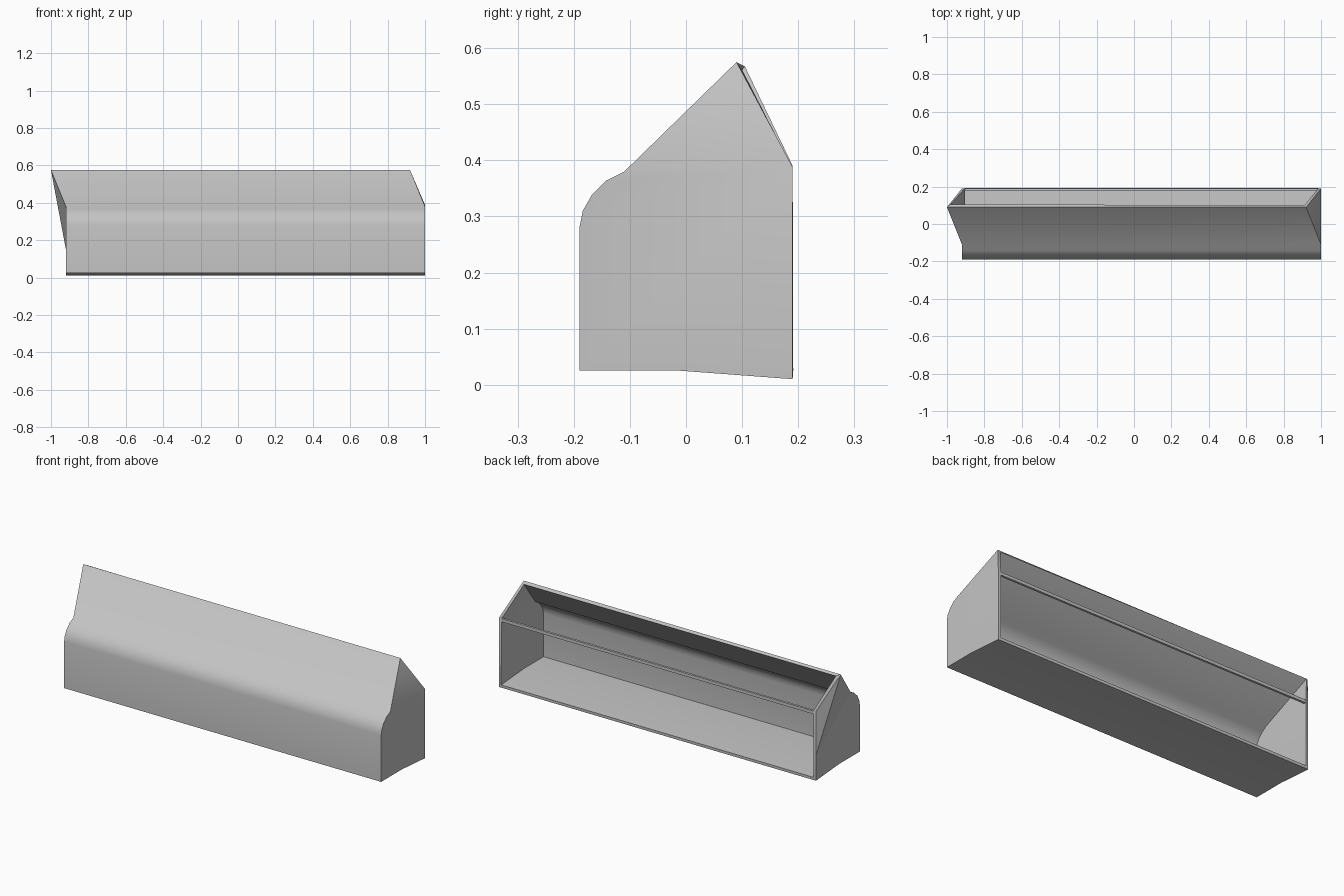
import bpy, bmesh

old = bpy.data.objects.get("Cube")
if old:
    bpy.data.objects.remove(old)

LEFT_X, RIGHT_X, LEAN, WALL = -0.92, 1.0, -0.08, 0.015

grey = bpy.data.materials.new("plain grey")
grey.use_nodes = True
grey.diffuse_color = (0.55, 0.55, 0.55, 1)
grey.node_tree.nodes["Principled BSDF"].inputs["Base Color"].default_value = grey.diffuse_color


def finish(bm, name, thickness=0):
    mesh = bpy.data.meshes.new(name)
    bm.to_mesh(mesh)
    bm.free()
    obj = bpy.data.objects.new(name, mesh)
    bpy.context.collection.objects.link(obj)
    mesh.materials.append(grey)
    bpy.ops.object.select_all(action='DESELECT')
    obj.select_set(True)
    bpy.context.view_layer.objects.active = obj
    if thickness:
        mod = obj.modifiers.new("wall", 'SOLIDIFY')
        mod.thickness = thickness
        mod.offset = -1
        mod.use_even_offset = True
        bpy.ops.object.modifier_apply(modifier=mod.name)
    bpy.ops.object.shade_smooth_by_angle(angle=0.524)
    return obj


# Side outline (y, z): sagging floor, front wall, rounded shoulder, sloping hood
outline = [(0.19, 0.01), (-0.01, 0.025), (-0.19, 0.025), (-0.19, 0.28),
           (-0.184, 0.31), (-0.168, 0.338), (-0.142, 0.364), (-0.11, 0.38),
           (0.09, 0.575)]
back_top = (0.19, 0.388)

# Trough shell, open at the back and behind the hood ridge
bm = bmesh.new()
ends = []
for x in (LEFT_X, RIGHT_X):
    verts = [bm.verts.new((x, y, z)) for y, z in outline]
    verts[-1].co.x += LEAN
    corner = bm.verts.new((x, *back_top))
    bm.faces.new(verts[:-1] + [corner])
    bm.faces.new((verts[-2], verts[-1], corner))
    ends.append(verts)
left, right = ends
for i in range(len(outline) - 1):
    bm.faces.new((left[i], left[i + 1], right[i + 1], right[i]))
bmesh.ops.recalc_face_normals(bm, faces=bm.faces)
# Make sure the front wall faces forward
front = min(bm.faces, key=lambda f: f.calc_center_median().y)
if front.normal.y > 0:
    bmesh.ops.reverse_faces(bm, faces=bm.faces)
finish(bm, "trough_shell", WALL)

# Wedge under the overhanging end of the hood
bm = bmesh.new()
wedge = [bm.verts.new(p) for p in (
    (LEFT_X + LEAN, *outline[-1]), (LEFT_X, *outline[-2]),
    (LEFT_X, *back_top), (LEFT_X, 0.19, 0.15))]
for skip in range(4):
    bm.faces.new([v for i, v in enumerate(wedge) if i != skip])
bmesh.ops.recalc_face_normals(bm, faces=bm.faces)
finish(bm, "end_wedge")

# Rail across the top of the back opening
bm = bmesh.new()
bmesh.ops.create_cube(bm, size=1)
for v in bm.verts:
    v.co.x = RIGHT_X - 0.004 if v.co.x > 0 else LEFT_X + 0.004
    v.co.y = 0.189 if v.co.y > 0 else 0.177
    v.co.z = 0.387 if v.co.z > 0 else 0.37
finish(bm, "back_rail")
